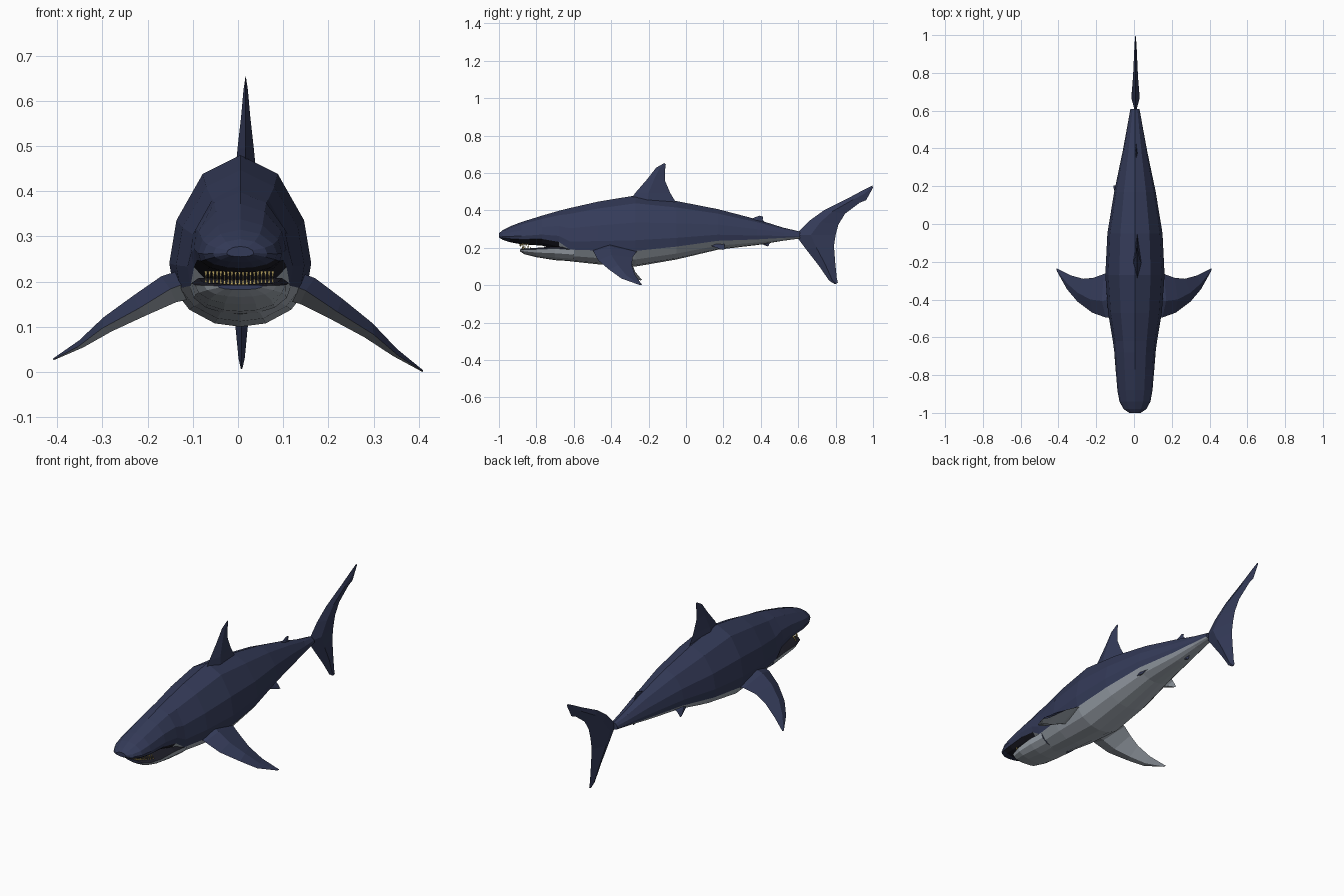
import bpy, bmesh, math
from mathutils import Vector

if "Cube" in bpy.data.objects:
    bpy.data.objects.remove(bpy.data.objects["Cube"])


def material(name, rgb):
    m = bpy.data.materials.new(name)
    m.diffuse_color = (*rgb, 1)
    m.use_nodes = True
    m.node_tree.nodes["Principled BSDF"].inputs["Base Color"].default_value = m.diffuse_color
    return m


NAVY = material("navy skin", (0.034, 0.043, 0.098))
GREY = material("pale belly", (0.37, 0.41, 0.46))
DARK = material("dark mouth", (0.012, 0.012, 0.02))
GOLD = material("tooth yellow", (0.55, 0.42, 0.14))
MATS = [NAVY, GREY, DARK, GOLD]


def finish(name, bm, rule=lambda f: 0):
    """Fix normals, colour faces by rule, make a flat-shaded object."""
    bmesh.ops.recalc_face_normals(bm, faces=bm.faces)
    me = bpy.data.meshes.new(name)
    for m in MATS:
        me.materials.append(m)
    for f in bm.faces:
        f.normal_update()
        f.material_index = rule(f)
    bm.to_mesh(me)
    bm.free()
    ob = bpy.data.objects.new(name, me)
    bpy.context.collection.objects.link(ob)
    return ob


def loft(bm, rings, tag=None):
    """Skin closed rings; optional tag(i, j) gives each quad's material."""
    vs = [[bm.verts.new(p) for p in r] for r in rings]
    n = len(rings[0])
    for i in range(len(vs) - 1):
        for j in range(n):
            k = (j + 1) % n
            f = bm.faces.new((vs[i][j], vs[i][k], vs[i + 1][k], vs[i + 1][j]))
            if tag:
                f.material_index = tag(i, j)
    bm.faces.new(vs[0])
    bm.faces.new(vs[-1])


def section(half, y, top, bottom, width, cx=0.005):
    """Mirror a half profile of (width, height) fractions into a full ring."""
    ring = half + [(-w, t) for w, t in reversed(half[1:-1])]
    return [(cx + w * width, y, bottom + t * (top - bottom)) for w, t in ring]


# Body: lofted cross-sections (y, top, bottom, half width)
BODY_HALF = [(0, 1), (.53, .89), (.9, .62), (1, .37), (.94, .22), (.72, .10), (.36, .02), (0, 0)]
BODY = [(-1, .278, .255, .03), (-.98, .294, .243, .06), (-.94, .315, .230, .082),
        (-.88, .338, .219, .093), (-.77, .372, .212, .102), (-.68, .398, .185, .109),
        (-.62, .413, .128, .117), (-.47, .447, .112, .142), (-.27, .48, .10, .157),
        (-.05, .45, .138, .146), (.17, .407, .19, .11), (.38, .352, .215, .066),
        (.52, .308, .238, .04), (.61, .287, .25, .024)]


def body_colour(i, j):
    if not 4 <= j <= 9:
        return 0
    return 0 if i < 2 else 2 if i < 5 else 1


bm = bmesh.new()
loft(bm, [section(BODY_HALF, *s) for s in BODY], body_colour)
finish("body", bm, lambda f: f.material_index)

# Lower jaw: flat-topped wedge below the mouth
JAW_HALF = [(0, 1), (.85, 1), (1, .85), (.92, .5), (.68, .2), (.34, .04), (0, 0)]
JAW = [(-.888, .192, .182, .05), (-.865, .196, .166, .08), (-.80, .2, .15, .1),
       (-.70, .208, .134, .108), (-.60, .2, .128, .112)]
bm = bmesh.new()
loft(bm, [section(JAW_HALF, *s) for s in JAW],
     lambda i, j: 2 if j in (0, 1, 10, 11) else 1)
finish("lower_jaw", bm, lambda f: f.material_index)

# Teeth: two rows of small pyramids along the jaw arc
bm = bmesh.new()
for base, tip, off in ((.224, .205, -.012), (.193, .211, 0)):
    for i in range(19):
        x = -.074 + .148 * i / 18
        y = -.876 + off + .045 * (x / .074) ** 2
        r = .0032
        ring = [bm.verts.new((.003 + x + a * r, y + b * r, base))
                for a, b in ((-1, -1), (1, -1), (1, 1), (-1, 1))]
        top = bm.verts.new((.003 + x, y, tip))
        bm.faces.new(ring)
        for k in range(4):
            bm.faces.new((ring[k], ring[(k + 1) % 4], top))
finish("teeth", bm, lambda f: 3)


def fin(name, stations, normal, rule=lambda f: 0):
    """Diamond sections from (leading point, trailing point, half thickness)."""
    n = Vector(normal).normalized()
    rings = []
    for lead, trail, t in stations:
        a, b = Vector(lead), Vector(trail)
        mid = a.lerp(b, .38)
        rings.append([a, mid + n * t, b, mid - n * t])
    bm = bmesh.new()
    loft(bm, rings)
    return finish(name, bm, rule)


def flat_fin(name, rows, x=.012):
    """Upright fin from rows of (lead y, z, trail y, z, half thickness)."""
    return fin(name, [((x, a, b), (x, c, d), t) for a, b, c, d, t in rows], (1, 0, 0))


# Upright fins along the centre line
flat_fin("dorsal_fin", [(-.31, .44, -.04, .42, .024), (-.27, .495, -.085, .495, .018),
                        (-.205, .57, -.113, .56, .010), (-.16, .628, -.112, .615, .005),
                        (-.115, .654, -.108, .645, .001)], .017)
flat_fin("second_dorsal_fin", [(.33, .345, .43, .33, .008), (.365, .362, .41, .35, .005),
                               (.395, .372, .412, .366, .001)])
flat_fin("anal_fin", [(.37, .235, .46, .24, .007), (.41, .218, .445, .22, .004),
                      (.435, .208, .442, .21, .001)], .005)
flat_fin("tail_fin", [(.795, .006, .812, .012, .002), (.765, .025, .806, .04, .007),
                      (.71, .105, .797, .13, .015), (.64, .195, .791, .21, .02),
                      (.585, .268, .80, .27, .022), (.66, .345, .815, .325, .018),
                      (.74, .402, .85, .382, .013), (.87, .467, .93, .442, .008),
                      (.95, .51, .963, .455, .005), (.996, .533, 1.0, .522, .001)], .008)

# Paired fins, navy above and pale below
PECTORAL = [((.09, -.50, .205), (.09, -.24, .19), .036),
            ((.15, -.495, .18), (.16, -.265, .178), .033),
            ((.22, -.47, .133), (.215, -.285, .15), .026),
            ((.30, -.41, .083), (.27, -.29, .108), .018),
            ((.355, -.345, .036), (.335, -.272, .055), .009),
            ((.408, -.25, .002), (.41, -.235, .002), .002)]
PELVIC = [((.06, .08, .225), (.06, .21, .235), .012),
          ((.092, .13, .212), (.09, .205, .215), .008),
          ((.108, .19, .191), (.109, .205, .19), .001)]


def under(f):
    return 1 if f.normal.z < 0 else 0


for side, s, lift in (("right", 1, 0), ("left", -1, .026)):
    for part, rows in (("pectoral_fin", PECTORAL), ("pelvic_fin", PELVIC)):
        def place(p):
            return (s * p[0], p[1], p[2] + lift * (p[0] / .41) ** 2)
        fin(side + "_" + part, [(place(a), place(b), t) for a, b, t in rows],
            (s * .5, 0, .87), under)
